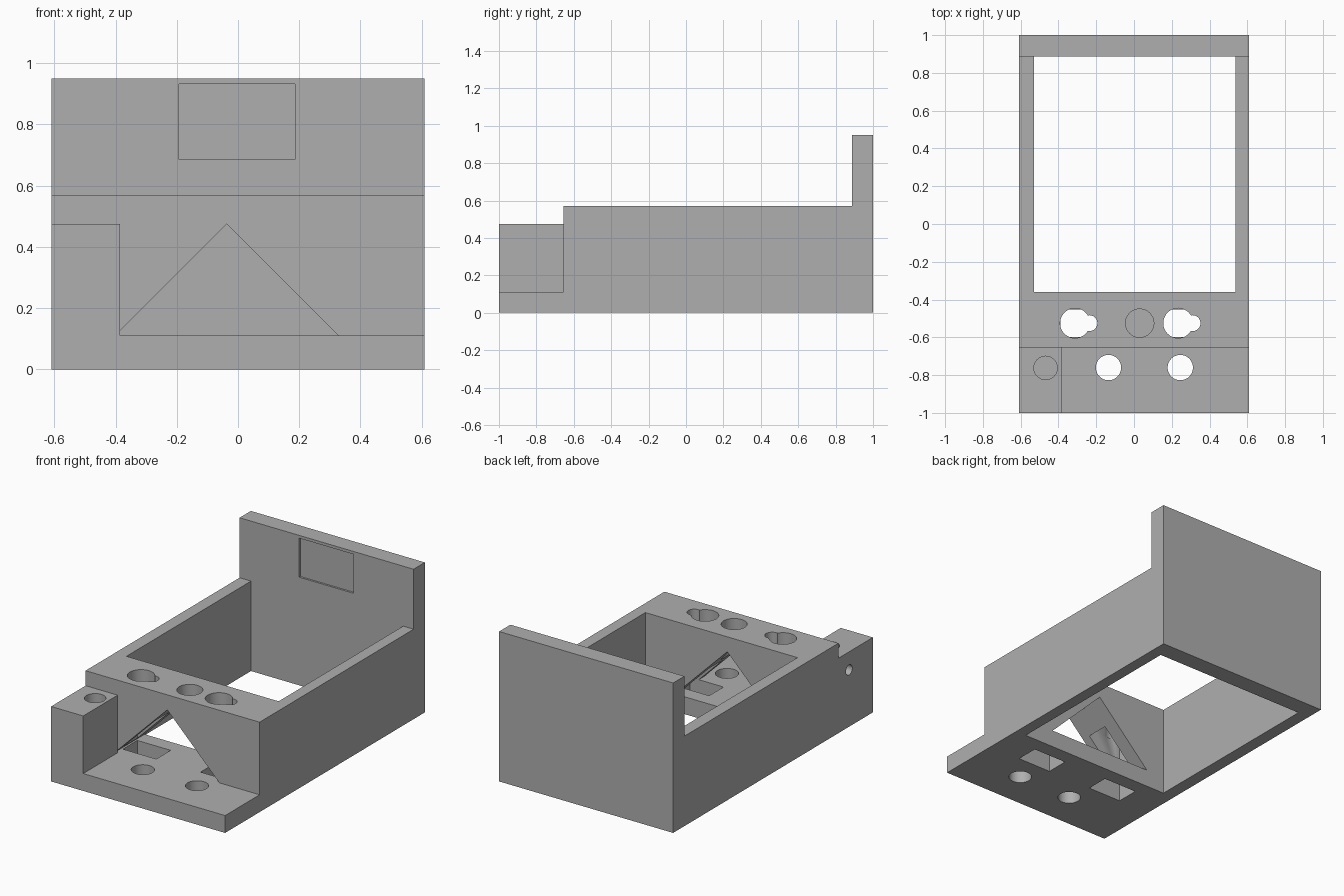
import bpy, bmesh, math
from mathutils import Matrix, Vector

cube = bpy.data.objects.get("Cube")
if cube:
    bpy.data.objects.remove(cube, do_unlink=True)

grey = bpy.data.materials.new("plain grey")
grey.use_nodes = True
colour = (0.43, 0.43, 0.43, 1)
grey.diffuse_color = colour
grey.node_tree.nodes["Principled BSDF"].inputs["Base Color"].default_value = colour


def make_object(name, bm):
    bmesh.ops.recalc_face_normals(bm, faces=bm.faces)
    mesh = bpy.data.meshes.new(name)
    bm.to_mesh(mesh)
    bm.free()
    mesh.materials.append(grey)
    obj = bpy.data.objects.new(name, mesh)
    bpy.context.collection.objects.link(obj)
    return obj


def prism(name, points, offset):
    """Extrude a closed 3D outline along an offset."""
    bm = bmesh.new()
    face = bm.faces.new([bm.verts.new(p) for p in points])
    ext = bmesh.ops.extrude_face_region(bm, geom=[face], use_keep_orig=True)
    moved = [g for g in ext["geom"] if isinstance(g, bmesh.types.BMVert)]
    bmesh.ops.translate(bm, verts=moved, vec=Vector(offset))
    return make_object(name, bm)


def box(name, x0, x1, y0, y1, z0, z1):
    outline = [(x0, y0, z0), (x1, y0, z0), (x1, y1, z0), (x0, y1, z0)]
    return prism(name, outline, (0, 0, z1 - z0))


def cylinder(name, centre, radius, depth, rot=None):
    bm = bmesh.new()
    mat = Matrix.Translation(centre) @ (rot or Matrix())
    bmesh.ops.create_cone(bm, cap_ends=True, segments=48, radius1=radius,
                          radius2=radius, depth=depth, matrix=mat)
    return make_object(name, bm)


def hole(x, y, radius, z0, z1):
    return cylinder("hole_cutter", (x, y, (z0 + z1) / 2), radius, z1 - z0)


def cut(target, cutter):
    mod = target.modifiers.new("cut", 'BOOLEAN')
    mod.operation = 'DIFFERENCE'
    mod.solver = 'EXACT'
    mod.object = cutter
    cutter.hide_render = True
    bpy.context.view_layer.objects.active = target
    bpy.ops.object.modifier_apply(modifier=mod.name)
    bpy.data.objects.remove(cutter, do_unlink=True)


W = 0.61           # half width
FLOOR, LEDGE, DECK, TOP = 0.11, 0.475, 0.57, 0.95
STEP, CAVITY, WALL = -0.655, -0.36, 0.887
ROW = -0.525       # centre line of the deck openings

# Body: stepped side profile with a tall back wall
profile = [(-1, 0), (1, 0), (1, TOP), (WALL, TOP), (WALL, DECK),
           (STEP, DECK), (STEP, LEDGE), (-1, LEDGE)]
body = prism("housing_body", [(-W, y, z) for y, z in profile], (2 * W, 0, 0))

# Main cavity, open at top and bottom
cut(body, box("cavity_cutter", -0.53, 0.537, CAVITY, WALL, -0.1, 1.2))

# Front tray, leaving a corner block on one side
cut(body, box("tray_cutter", -0.385, 1, -1.2, STEP, FLOOR, 0.8))

# Triangular tunnel between tray and cavity
rise = LEDGE - FLOOR
apex = -0.037
cut(body, prism("tunnel_cutter",
                [(apex - rise, STEP, FLOOR), (apex + rise, STEP, FLOOR),
                 (apex, STEP, LEDGE)], (0, CAVITY - STEP + 0.05, 0)))

# Rectangular pockets with keyhole openings above them
for x in (-0.272, 0.272):
    cut(body, box("pocket_cutter", x - 0.117, x + 0.117,
                  ROW - 0.072, ROW + 0.072, -0.1, LEDGE))
for x in (-0.312, 0.234):
    cut(body, hole(x, ROW, 0.079, 0.4, 0.7))
    cut(body, hole(x + 0.076, ROW, 0.042, 0.4, 0.7))

# Round hole through the deck and round holes through the tray
cut(body, hole(0.03, ROW, 0.075, 0.2, 0.7))
for x in (-0.135, 0.245):
    cut(body, hole(x, -0.76, 0.067, -0.1, 0.3))

# Blind hole in the corner block with a small side hole
cut(body, hole(-0.468, -0.762, 0.062, 0.2, 0.7))
cut(body, cylinder("side_hole_cutter", (-0.58, -0.762, 0.36), 0.032, 0.2,
                   Matrix.Rotation(math.radians(90), 4, 'Y')))

# Shallow rectangular recess in the back wall
cut(body, box("recess_cutter", -0.192, 0.187, WALL - 0.1, WALL + 0.012,
              0.685, 0.932))

# Smooth round holes while keeping sharp edges
bpy.ops.object.select_all(action='DESELECT')
body.select_set(True)
bpy.context.view_layer.objects.active = body
bpy.ops.object.shade_smooth_by_angle(angle=math.radians(30))
